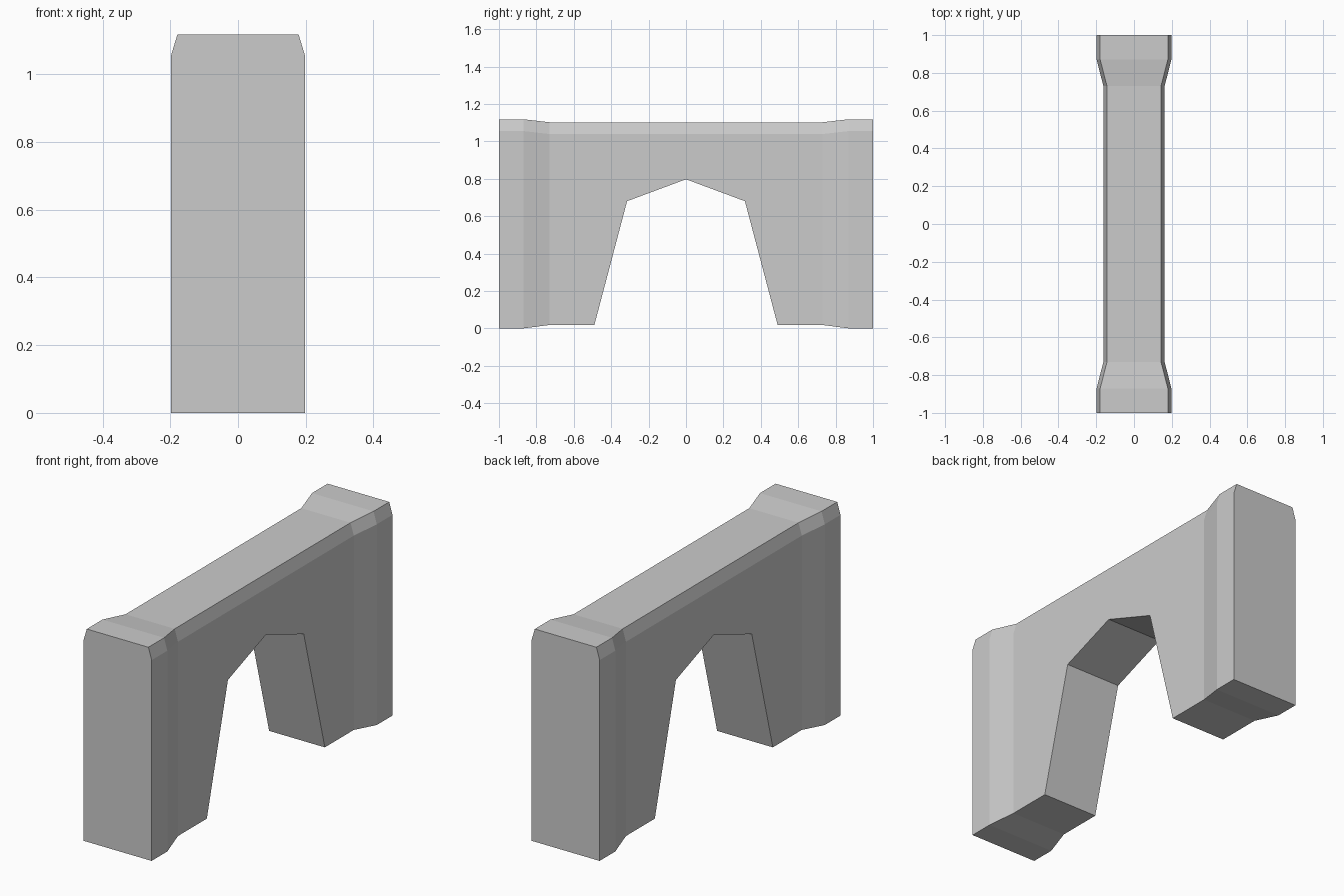
import bpy, bmesh

if "Cube" in bpy.data.objects:
    bpy.data.objects.remove(bpy.data.objects["Cube"])

# Half of the wall: (y, underside z, half width, top z); the underside traces the arch
half = [
    (1.00, 0.00, 0.198, 1.118),
    (0.87, 0.00, 0.198, 1.118),
    (0.73, 0.018, 0.162, 1.102),
    (0.49, 0.018, 0.162, 1.102),
    (0.315, 0.68, 0.162, 1.102),
]
crown = [(0.0, 0.797, 0.162, 1.102)]
stations = [(-y, b, w, t) for y, b, w, t in half] + crown + half[::-1]


def section(bm, y, bottom, w, top):
    """Six-sided cross-section with bevelled top corners."""
    pts = [(-w, bottom), (w, bottom), (w, top - 0.063),
           (w - 0.019, top), (-w + 0.019, top), (-w, top - 0.063)]
    return [bm.verts.new((x, y, z)) for x, z in pts]


# Arched wall, lofted from end to end
bm = bmesh.new()
rings = [section(bm, *s) for s in stations]
for a, b in zip(rings, rings[1:]):
    for i in range(6):
        j = (i + 1) % 6
        bm.faces.new((a[i], a[j], b[j], b[i]))
bm.faces.new(rings[0])
bm.faces.new(rings[-1])
bmesh.ops.recalc_face_normals(bm, faces=bm.faces)

mesh = bpy.data.meshes.new("arched_wall")
bm.to_mesh(mesh)
bm.free()
bpy.context.collection.objects.link(bpy.data.objects.new("arched_wall", mesh))
